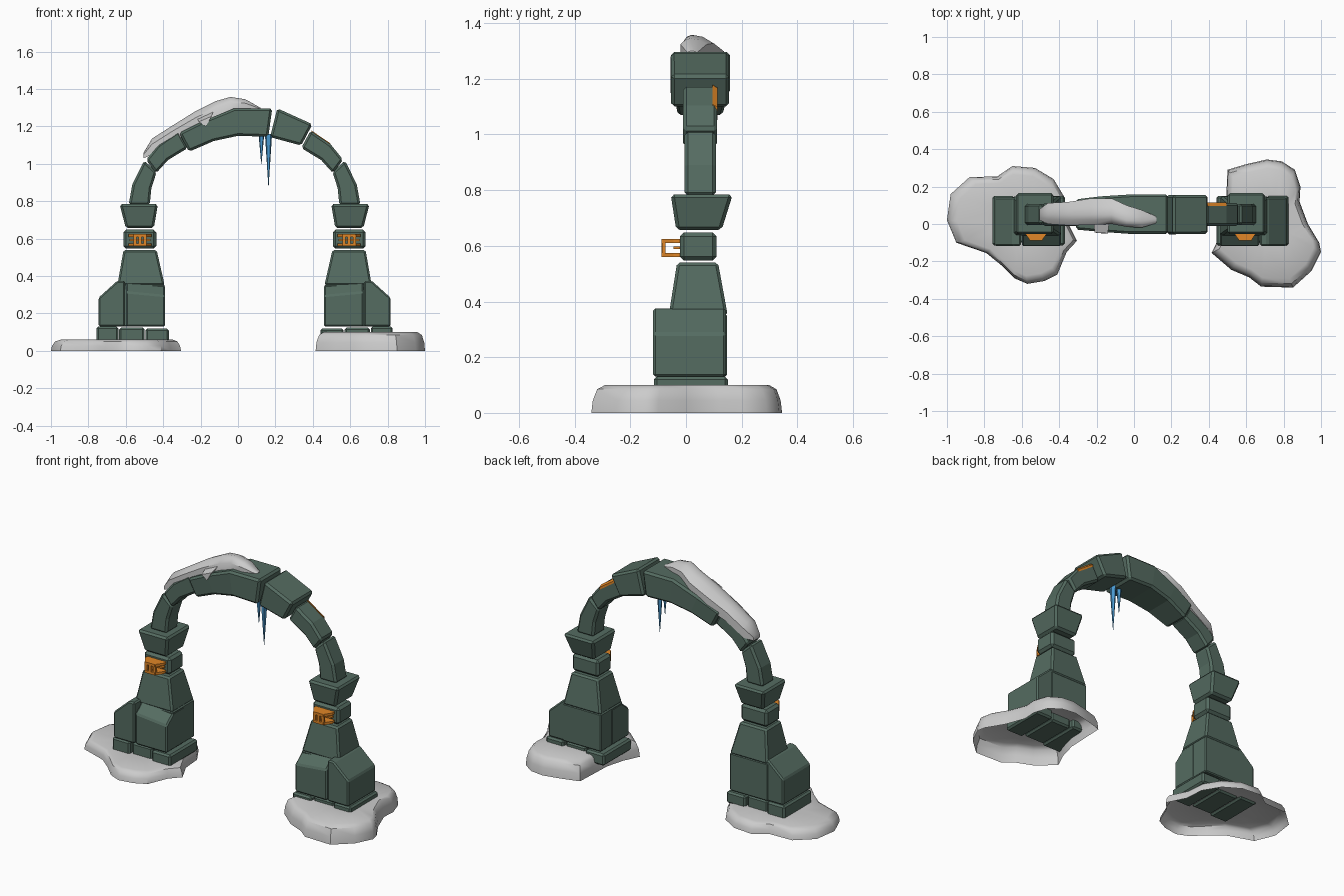
import bpy, bmesh, math
from mathutils import Matrix, Vector

if "Cube" in bpy.data.objects:
    bpy.data.objects.remove(bpy.data.objects["Cube"])


def material(name, rgb):
    m = bpy.data.materials.new(name)
    m.diffuse_color = (*rgb, 1)
    m.use_nodes = True
    m.node_tree.nodes["Principled BSDF"].inputs["Base Color"].default_value = m.diffuse_color
    return m


STONE = material("green_stone", (0.09, 0.15, 0.12))
ORANGE = material("orange_metal", (0.75, 0.24, 0.02))
ICE = material("blue_ice", (0.07, 0.33, 0.65))


def make(name, bm, mat=None, bevel=0.0, smooth=False):
    bmesh.ops.recalc_face_normals(bm, faces=bm.faces)
    me = bpy.data.meshes.new(name)
    bm.to_mesh(me)
    bm.free()
    ob = bpy.data.objects.new(name, me)
    bpy.context.collection.objects.link(ob)
    if mat:
        me.materials.append(mat)
    if bevel:
        b = ob.modifiers.new("bevel", 'BEVEL')
        b.width, b.segments, b.limit_method = bevel, 1, 'ANGLE'
        b.angle_limit = math.radians(35)
    if smooth:
        bpy.context.view_layer.objects.active = ob
        ob.select_set(True)
        bpy.ops.object.shade_smooth_by_angle(angle=math.radians(40))
        ob.select_set(False)
    return ob


def loft(name, rings, cap_start=True, cap_end=True, **kw):
    """Bridge equal rings of points."""
    bm = bmesh.new()
    vs = [[bm.verts.new(p) for p in r] for r in rings]
    n = len(vs[0])
    for a, b in zip(vs, vs[1:]):
        for i in range(n):
            j = (i + 1) % n
            bm.faces.new((a[i], a[j], b[j], b[i]))
    if cap_start:
        bm.faces.new(vs[0])
    if cap_end:
        bm.faces.new(vs[-1])
    return make(name, bm, **kw)


def taper(name, lo, z0, hi, z1, **kw):
    """Tapered box; rectangles are (x0, x1, y0, y1)."""
    rect = lambda r, z: [(r[0], r[2], z), (r[1], r[2], z), (r[1], r[3], z), (r[0], r[3], z)]
    return loft(name, [rect(lo, z0), rect(hi, z1)], mat=STONE, **kw)


def voussoir(name, outer, inner, y):
    """Arch block from outer/inner (x, z) points and matching (y0, y1) pairs."""
    rings = []
    for (ox, oz), (ix, iz), (a, b) in zip(outer, inner, y):
        rings.append([(ox, a, oz), (ox, b, oz), (ix, b, iz), (ix, a, iz)])
    return loft(name, rings, mat=STONE, bevel=0.012)


left = []
# Plinth slabs
for i, (x0, x1, y0, y1, zt) in enumerate([(-0.757, -0.64, -0.115, 0.15, 0.13),
                                          (-0.635, -0.50, -0.10, 0.135, 0.125),
                                          (-0.495, -0.37, -0.115, 0.15, 0.12)]):
    r = (x0, x1, y0, y1)
    left.append(taper(f"plinth_slab_{i + 1}", r, 0.05, r, zt, bevel=0.01))

# Pedestal: sloped outer block, sloped front block, rear block
prof = [(-0.745, 0.13), (-0.745, 0.285), (-0.645, 0.375), (-0.605, 0.375), (-0.605, 0.13)]
left.append(loft("pedestal_outer_block", [[(x, y, z) for x, z in prof] for y in (-0.118, 0.143)],
                 mat=STONE, bevel=0.008))
prof = [(-0.118, 0.13), (-0.118, 0.315), (-0.05, 0.37), (0.05, 0.37), (0.05, 0.13)]
left.append(loft("pedestal_front_block",
                 [[(x, y, z - (d if z > 0.2 else 0)) for y, z in prof] for x, d in ((-0.60, 0), (-0.39, 0.02))],
                 mat=STONE, bevel=0.008))
r = (-0.645, -0.392, -0.06, 0.147)
left.append(taper("pedestal_core", r, 0.13, r, 0.355, bevel=0.006))

# Shaft, neck and capital
left.append(taper("shaft", (-0.645, -0.392, -0.062, 0.15), 0.35, (-0.612, -0.435, -0.032, 0.115), 0.54, bevel=0.01))
r = (-0.613, -0.437, -0.022, 0.11)
left.append(taper("neck", r, 0.547, r, 0.648, bevel=0.014))
left.append(taper("capital", (-0.60, -0.45, -0.035, 0.128), 0.657, (-0.633, -0.428, -0.055, 0.168), 0.785, bevel=0.012))


# Orange lamp basket: two bent bands, a middle band and ribs
def band(name, z0, z1, grow=0.0):
    half = [(0.062, -0.015), (0.062, -0.045), (0.032, -0.088 - grow)]
    pts = half + [(-x, y) for x, y in reversed(half)]
    return loft(name, [[(-0.524 + x, y, z) for x, y in pts] for z in (z0, z1)], mat=ORANGE)


left.append(band("lamp_band_lower", 0.56, 0.575))
left.append(band("lamp_band_upper", 0.61, 0.625))
for k, (dx, w, y) in enumerate([(-0.028, 0.008, -0.087), (0, 0.008, -0.088), (0.028, 0.008, -0.087)]):
    ring = [(-0.524 + dx + sx * w, y + d, 0) for sx, d in ((-1, 0), (1, 0), (1, 0.014), (-1, 0.014))]
    left.append(loft(f"lamp_rib_{k + 1}", [[(x, yy, z) for x, yy, _ in ring] for z in (0.562, 0.623)], mat=ORANGE))
r = [(-0.58, -0.045), (-0.468, -0.045), (-0.468, -0.018), (-0.58, -0.018)]
left.append(loft("lamp_back", [[(x, y, z) for x, y in r] for z in (0.588, 0.598)], mat=ORANGE))

# Arch springer and haunch, shared by both sides
left.append(voussoir("arch_springer", [(-0.585, 0.78), (-0.565, 0.89), (-0.502, 1.018)],
                     [(-0.472, 0.78), (-0.463, 0.87), (-0.435, 0.957)], [(-0.005, 0.107)] * 3))
left.append(voussoir("arch_haunch", [(-0.492, 1.022), (-0.425, 1.105), (-0.318, 1.178)],
                     [(-0.438, 0.95), (-0.375, 1.02), (-0.268, 1.085)], [(-0.01, 0.112)] * 3))

# Mirror everything so far to the right pillar (axis x = 0.035)
flip = Matrix.Translation((0.07, 0, 0)) @ Matrix.Scale(-1, 4, (1, 0, 0))
for ob in left:
    cp = ob.copy()
    cp.data = ob.data.copy()
    cp.data.transform(flip)
    cp.data.flip_normals()
    cp.name = "right_" + ob.name
    ob.name = "left_" + ob.name
    bpy.context.collection.objects.link(cp)

# Crown blocks
voussoir("arch_long_crown", [(-0.315, 1.165), (-0.18, 1.232), (-0.02, 1.297), (0.183, 1.297)],
         [(-0.262, 1.065), (-0.13, 1.122), (0.0, 1.15), (0.162, 1.145)],
         [(-0.03, 0.132), (-0.042, 0.148), (-0.053, 0.158), (-0.053, 0.158)])
voussoir("arch_short_crown", [(0.21, 1.297), (0.398, 1.212)], [(0.172, 1.143), (0.338, 1.098)],
         [(-0.055, 0.155), (-0.053, 0.155)])

# Orange strip on the rear upper edge of the right haunch
loft("orange_edge_strip", [[(x, y, z + d) for y, d in ((0.095, 0.004), (0.114, -0.008), (0.114, -0.022), (0.095, -0.012))]
                           for x, z in ((0.392, 1.175), (0.495, 1.105))], mat=ORANGE)

# Icicles
for i, (x, y, top, tip, rad) in enumerate([(0.163, 0.015, 1.16, 0.88, 0.02), (0.125, 0.02, 1.16, 1.0, 0.016)]):
    bm = bmesh.new()
    bmesh.ops.create_cone(bm, cap_ends=True, segments=5, radius1=0.001, radius2=rad, depth=top - tip,
                          matrix=Matrix.Translation((x, y, (top + tip) / 2)))
    make(f"icicle_{i + 1}", bm, mat=ICE)


# Ground snow: open-bottomed mounds from an outline
def mound(name, outline, h):
    c = sum((Vector(p) for p in outline), Vector((0, 0))) / len(outline)
    rings = []
    for s, z in ((1, 0), (0.985, 0.45), (0.94, 0.85), (0.86, 1.0), (0.4, 1.0)):
        rings.append([(*(c + (Vector(p) - c) * s), z * h) for p in outline])
    return loft(name, rings, cap_start=False, smooth=True)


mound("snow_mound_left", [(-1.0, 0.02), (-0.98, 0.16), (-0.88, 0.25), (-0.73, 0.255), (-0.65, 0.31), (-0.53, 0.30),
                          (-0.43, 0.24), (-0.37, 0.14), (-0.36, 0.02), (-0.305, -0.09), (-0.36, -0.15),
                          (-0.41, -0.27), (-0.48, -0.305), (-0.57, -0.32), (-0.64, -0.29), (-0.71, -0.22),
                          (-0.79, -0.155), (-0.95, -0.10)], 0.06)
mound("snow_mound_right", [(0.50, 0.29), (0.60, 0.32), (0.71, 0.345), (0.79, 0.335), (0.86, 0.29), (0.89, 0.20),
                           (0.885, 0.12), (0.93, 0.0), (0.99, -0.10), (1.0, -0.15), (0.95, -0.25), (0.85, -0.34),
                           (0.68, -0.335), (0.615, -0.285), (0.52, -0.245), (0.415, -0.155), (0.46, -0.06),
                           (0.49, 0.05), (0.495, 0.18)], 0.10)

# Snow drift on the arch: x, bottom z, top z, y range, peak y
drift = [(-0.505, 1.03, 1.06, 0.02, 0.08, 0.05), (-0.46, 1.05, 1.135, 0.0, 0.112, 0.05),
         (-0.35, 1.12, 1.205, -0.008, 0.118, 0.05), (-0.23, 1.18, 1.28, -0.005, 0.137, 0.05),
         (-0.12, 1.23, 1.335, 0.0, 0.137, 0.05), (-0.04, 1.27, 1.358, -0.015, 0.10, 0.02),
         (0.04, 1.285, 1.345, -0.02, 0.075, 0.015), (0.12, 1.285, 1.30, 0.005, 0.04, 0.02)]
rings = []
for x, zb, zt, a, b, p in drift:
    m = zb + (zt - zb) * 0.65
    rings.append([(x, a, zb), (x, a, m), (x, (a + p) / 2, zt - (zt - zb) * 0.08), (x, p, zt),
                  (x, (b + p) / 2, zt - (zt - zb) * 0.08), (x, b, m), (x, b, zb)])
loft("snow_drift_on_arch", rings, smooth=True)

# Small drip hanging from the drift over the front edge
loft("snow_drip", [[(-0.21, -0.046, 1.225), (-0.14, -0.05, 1.255), (-0.172, -0.05, 1.20)],
                   [(-0.22, 0.03, 1.25), (-0.13, 0.03, 1.29), (-0.172, 0.02, 1.22)]])
